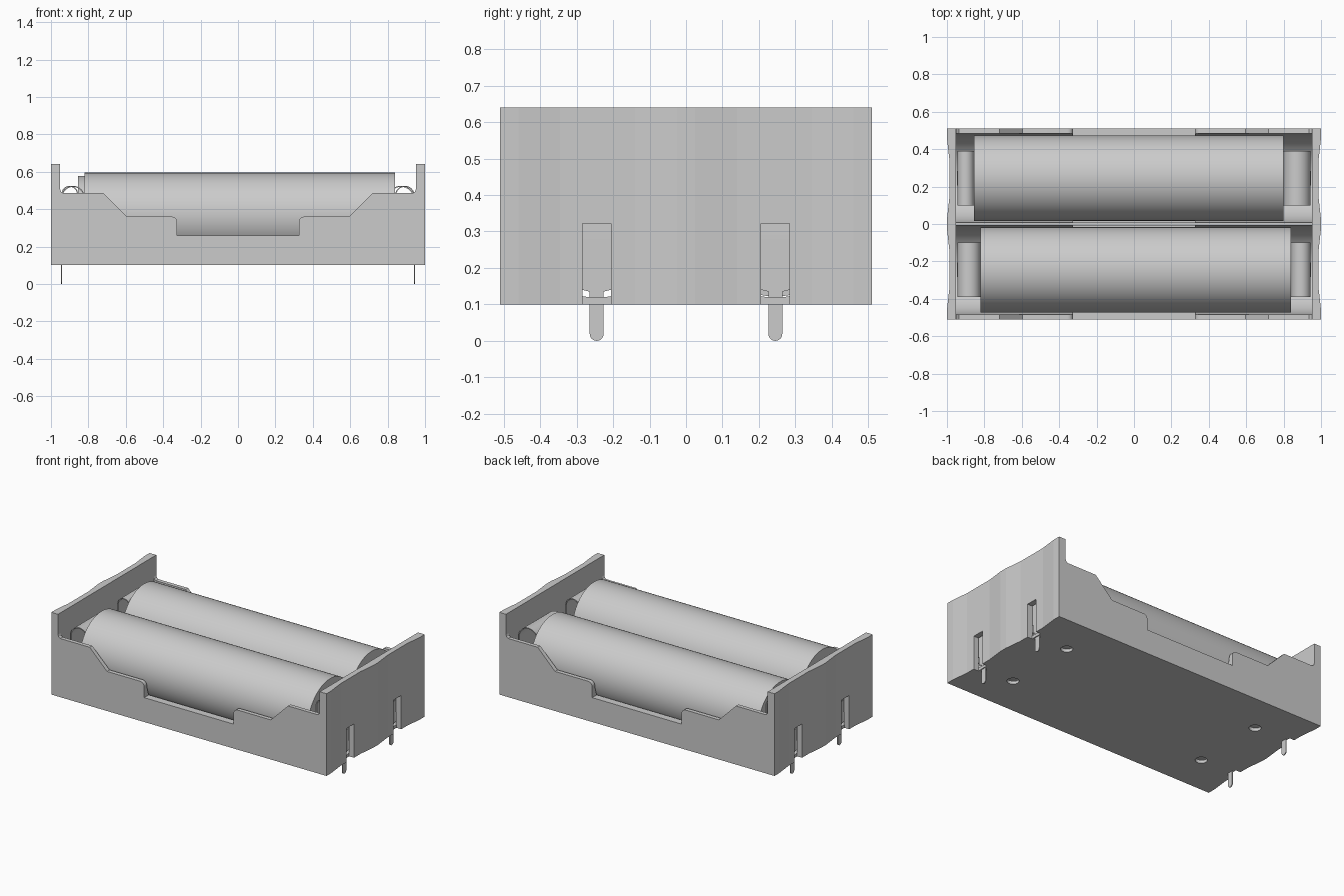
import bpy, bmesh, math
from mathutils import Vector

cube = bpy.data.objects.get("Cube")
if cube:
    bpy.data.objects.remove(cube, do_unlink=True)

grey = bpy.data.materials.new("plain_grey")
grey.use_nodes = True
grey.diffuse_color = (0.6, 0.6, 0.6, 1)
grey.node_tree.nodes["Principled BSDF"].inputs["Base Color"].default_value = (0.6, 0.6, 0.6, 1)


def prism(name, points, axis, low, high):
    """Extrude a 2D outline along an axis; outline uses the other two axes in order."""
    def place(p, d):
        co = list(p)
        co.insert("xyz".index(axis), d)
        return co
    bm = bmesh.new()
    face = bm.faces.new([bm.verts.new(place(p, low)) for p in points])
    top = bmesh.ops.extrude_face_region(bm, geom=[face])
    moved = [v for v in top["geom"] if isinstance(v, bmesh.types.BMVert)]
    shift = Vector(place((0, 0), high - low))
    bmesh.ops.translate(bm, verts=moved, vec=shift)
    bmesh.ops.recalc_face_normals(bm, faces=bm.faces)
    mesh = bpy.data.meshes.new(name)
    bm.to_mesh(mesh)
    bm.free()
    ob = bpy.data.objects.new(name, mesh)
    bpy.context.collection.objects.link(ob)
    mesh.materials.append(grey)
    return ob


def rect(a0, a1, b0, b1):
    return [(a0, b0), (a1, b0), (a1, b1), (a0, b1)]


def arc(a, b, r, start, end, steps):
    angles = [math.radians(start + (end - start) * i / steps) for i in range(steps + 1)]
    return [(a + r * math.cos(t), b + r * math.sin(t)) for t in angles]


def boolean(ob, cutter, operation):
    mod = ob.modifiers.new("cut", "BOOLEAN")
    mod.object, mod.operation, mod.solver = cutter, operation, "EXACT"
    bpy.context.view_layer.objects.active = ob
    bpy.ops.object.modifier_apply(modifier=mod.name)
    bpy.data.objects.remove(cutter, do_unlink=True)


def smooth(ob, angle=30):
    bpy.ops.object.select_all(action="DESELECT")
    ob.select_set(True)
    bpy.context.view_layer.objects.active = ob
    bpy.ops.object.shade_smooth_by_angle(angle=math.radians(angle))


ROW = 0.245      # distance of each cell from the centre line
BASE = 0.10      # underside of the tray

# Tray: twin channel section trimmed to the stepped side silhouette
section = [(-0.51, BASE), (0.51, BASE), (0.51, 0.6), (0.485, 0.6)]
section += arc(ROW, 0.357, 0.238, 0, -180, 28)
section += arc(-ROW, 0.357, 0.238, 0, -180, 28)
section += [(-0.485, 0.6), (-0.51, 0.6)]
tray = prism("tray", section, "x", -0.952, 0.952)

half = [(0.325, 0.26)] + arc(0.355, 0.33, 0.03, 180, 90, 6)
half += [(0.595, 0.36), (0.72, 0.485), (0.935, 0.485), (0.946, 0.493), (0.952, 0.51)]
outline = [(1.0, 0.0), (1.0, 0.51)] + half[::-1]
outline += [(-x, z) for x, z in outline[::-1]]
boolean(tray, prism("silhouette", outline, "y", -0.7, 0.7), "INTERSECT")

# Round drain holes in the floor
for x in (-0.72, 0.72):
    for y in (-ROW, ROW):
        hole = prism("hole", arc(x, y, 0.036, 0, 345, 23), "z", 0, 0.2)
        boolean(tray, hole, "DIFFERENCE")
smooth(tray)

# Thin divider between the cells
prism("divider", rect(-0.945, 0.945, -0.007, 0.007), "y", 0, 0.01).name = "divider_helper"
bpy.data.objects.remove(bpy.data.objects["divider_helper"], do_unlink=True)
prism("divider", rect(-0.95, 0.95, -0.008, 0.008), "z", 0.11, 0.357)

for side, label in ((1, "left"), (-1, "right")):
    # End wall with shallow sloped recesses and contact slots
    rib = [(1, 0.025), (0.987, 0.14), (0.987, 0.345), (1, 0.46), (1, 0.51)]
    plan = [(0.951, -0.51)] + [(x, -y) for x, y in rib[::-1]] + rib + [(0.951, 0.51)]
    wall = prism(label + "_end_wall", [(side * x, y) for x, y in plan], "z", BASE, 0.64)
    for row, place in ((ROW, "back"), (-ROW, "front")):
        slot = prism("slot", rect(row - 0.039, row + 0.039, 0.05, 0.322), "x",
                     *sorted((side * 0.93, side * 1.1)))
        boolean(wall, slot, "DIFFERENCE")
        name = label + "_" + place

        # Solder pin with rounded tip and wide shoulder
        pin = arc(row, 0.019, 0.019, 180, 360, 12)
        pin += [(row + 0.019, 0.135), (row + 0.039, 0.14), (row + 0.039, 0.28),
                (row - 0.039, 0.28), (row - 0.039, 0.14), (row - 0.019, 0.135)]
        prism(name + "_pin", pin, "x", *sorted((side * 0.94, side * 0.946)))
        prism(name + "_pin_tab", rect(row - 0.013, row + 0.013, 0.28, 0.322), "x",
              *sorted((side * 0.935, side * 0.94)))

        # Bent leaf spring between wall and cell
        near = {("left", "back"): 0.80, ("left", "front"): 0.84,
                ("right", "back"): 0.855, ("right", "front"): 0.82}[label, place]
        mid, radius = (near + 0.944) / 2, (0.944 - near) / 2
        top = 0.525 - radius
        outer = [(0.944, 0.20)] + arc(mid, top, radius, 0, 180, 16) + [(near + 0.002, 0.33), (near + 0.03, 0.22)]
        inner = [(near + 0.036, 0.222), (near + 0.008, 0.33)]
        inner += arc(mid, top, radius - 0.006, 180, 0, 16) + [(0.938, 0.20)]
        leaf = prism(name + "_spring", [(side * x, z) for x, z in outer + inner], "y",
                     row - 0.145, row + 0.145)
        smooth(leaf)

# Cylindrical cells
for name, x0, x1, y, z in (("front_cell", -0.82, 0.84, -ROW, 0.367),
                           ("back_cell", -0.855, 0.80, ROW, 0.35)):
    cell = prism(name, arc(y, z, 0.228, 0, 354.375, 63), "x", x0, x1)
    smooth(cell)
